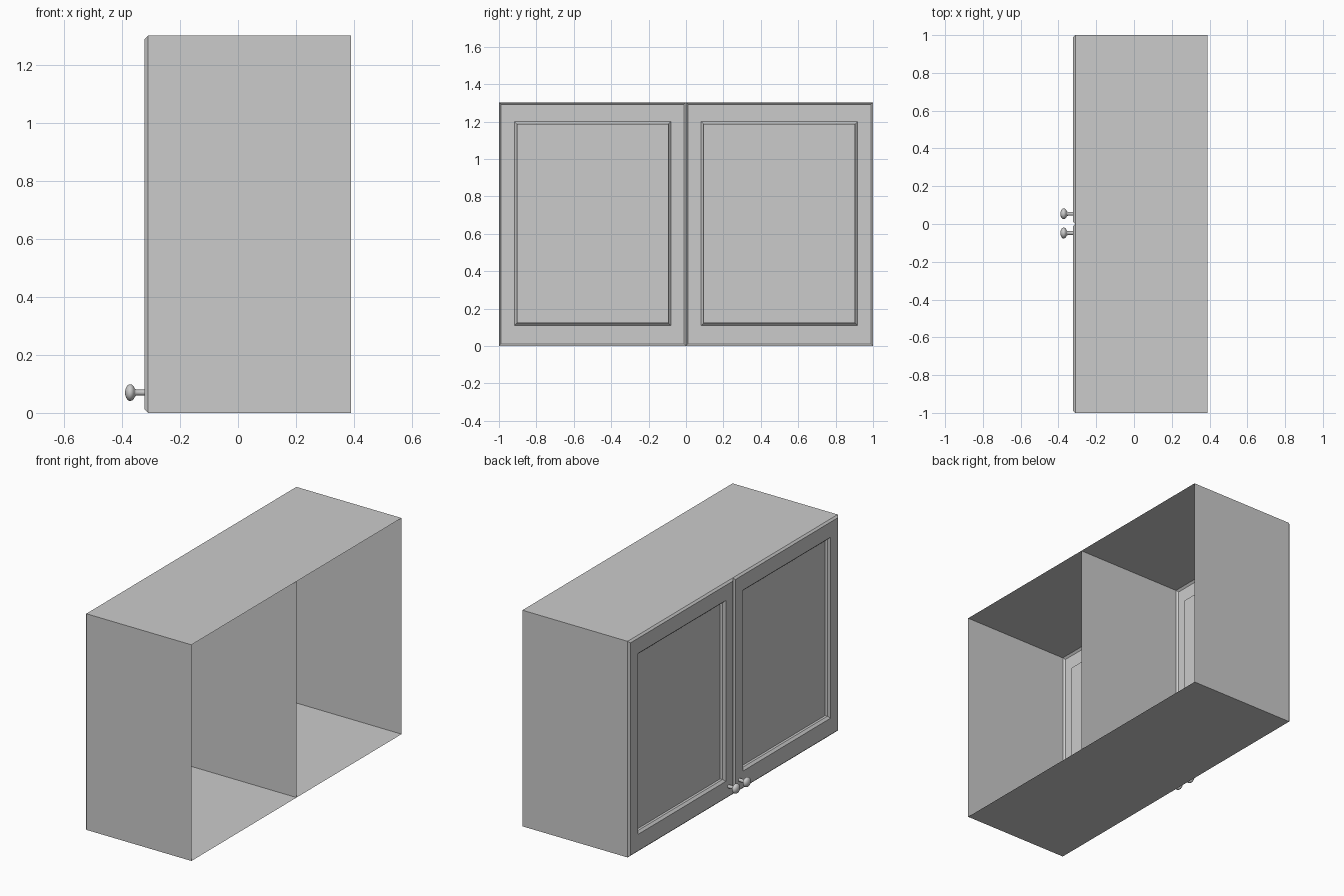
import bpy, bmesh, math
from mathutils import Vector, Matrix

if "Cube" in bpy.data.objects:
    bpy.data.objects.remove(bpy.data.objects["Cube"])

BACK, EDGE, FRONT = 0.39, -0.311, -0.322
HEIGHT = 1.302


def finish(bm, name):
    mesh = bpy.data.meshes.new(name)
    bm.to_mesh(mesh)
    bm.free()
    obj = bpy.data.objects.new(name, mesh)
    bpy.context.collection.objects.link(obj)
    return obj


def cabinet_half(name, side):
    # Open-backed thin shell flowing into a chamfered door with a recessed panel.
    # Each ring: x, y low, y high, z low, z high
    rings = [
        (BACK, 0, 1, 0, HEIGHT),
        (EDGE, 0, 1, 0, HEIGHT),
        (FRONT, 0.011, 0.989, 0.011, HEIGHT - 0.011),
        (FRONT, 0.081, 0.917, 0.11, 1.2),
        (FRONT + 0.013, 0.094, 0.904, 0.123, 1.187),
        (FRONT + 0.028, 0.094, 0.904, 0.123, 1.187),
    ]
    bm = bmesh.new()
    loops = []
    for x, y0, y1, z0, z1 in rings:
        corners = [(y0, z0), (y1, z0), (y1, z1), (y0, z1)]
        loops.append([bm.verts.new((x, side * y, z)) for y, z in corners])

    def face(verts):
        bm.faces.new(verts if side > 0 else verts[::-1])

    for n, (a, b) in enumerate(zip(loops, loops[1:])):
        for i in range(4):
            j = (i + 1) % 4
            # The centre divider is shared, so only one half carries it
            if n == 0 and i == 3 and side < 0:
                continue
            face([a[i], b[i], b[j], a[j]])
    face(loops[-1][::-1])
    return finish(bm, name)


def knob(name, y):
    # Turned knob: radius and x along the axis, from stem foot to head tip
    profile = [(0.010, FRONT), (0.010, -0.350), (0.013, -0.355)]
    for k in range(9):
        t = math.radians(150 - k * 150 / 8)
        profile.append((max(0.029 * math.sin(t), 0), -0.372 - 0.018 * math.cos(t)))
    bm = bmesh.new()
    verts = [bm.verts.new((x, 0, r)) for r, x in profile]
    edges = [bm.edges.new(p) for p in zip(verts, verts[1:])]
    bmesh.ops.spin(bm, geom=verts + edges, cent=(0, 0, 0), axis=(1, 0, 0),
                   angle=math.tau, steps=24, use_duplicate=False)
    bmesh.ops.remove_doubles(bm, verts=bm.verts, dist=0.0001)
    bmesh.ops.recalc_face_normals(bm, faces=bm.faces)
    bmesh.ops.translate(bm, verts=bm.verts, vec=(0, y, 0.07))
    obj = finish(bm, name)
    bpy.ops.object.select_all(action='DESELECT')
    obj.select_set(True)
    bpy.context.view_layer.objects.active = obj
    bpy.ops.object.shade_smooth_by_angle(angle=math.radians(35))


# Two cupboards side by side, each with a door and a knob near the middle
for label, side, knob_y in (("left", 1, 0.054), ("right", -1, -0.048)):
    cabinet_half(label + "_cabinet", side)
    knob(label + "_knob", knob_y)
